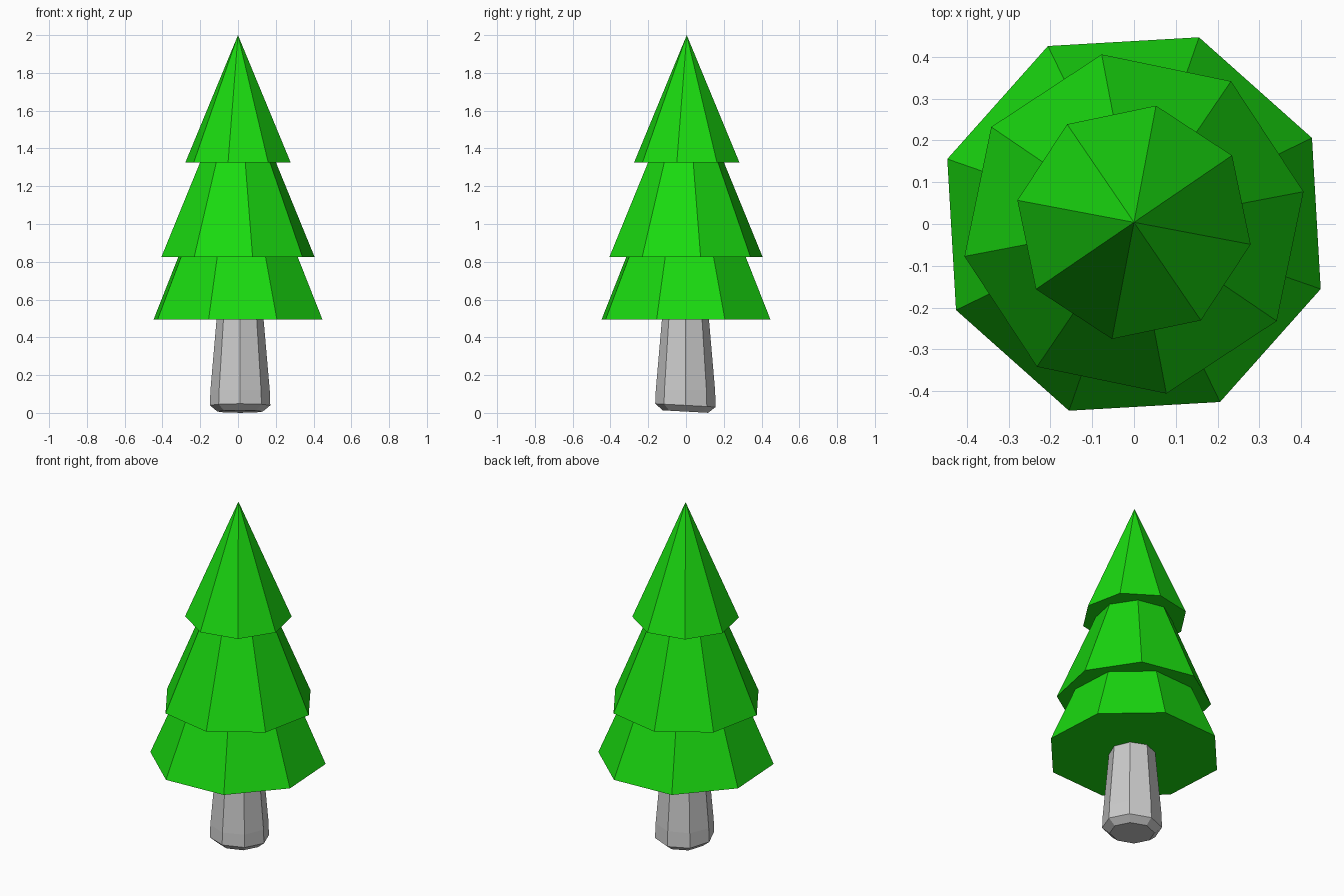
import bpy, bmesh
from math import cos, sin, radians, pi

if "Cube" in bpy.data.objects:
    bpy.data.objects.remove(bpy.data.objects["Cube"])

SIDES = 8


def lathe(name, rings, start_deg, center=(0, 0), tilt=0.0, apex=None):
    """Closed octagonal stack; rings are (radius, z), optionally ending in a point."""
    bm = bmesh.new()
    loops = []
    for r, z, slope in [(r, z, tilt if i < 2 else 0) for i, (r, z) in enumerate(rings)]:
        loop = []
        for k in range(SIDES):
            a = radians(start_deg) + 2 * pi * k / SIDES
            x, y = r * cos(a), r * sin(a)
            loop.append(bm.verts.new((center[0] + x, center[1] + y, z + slope * y)))
        loops.append(loop)
    bm.faces.new(loops[0][::-1])
    for lo, hi in zip(loops, loops[1:]):
        for k in range(SIDES):
            n = (k + 1) % SIDES
            bm.faces.new((lo[k], lo[n], hi[n], hi[k]))
    if apex is None:
        bm.faces.new(loops[-1])
    else:
        tip = bm.verts.new((center[0], center[1], apex))
        for k in range(SIDES):
            bm.faces.new((loops[-1][k], loops[-1][(k + 1) % SIDES], tip))
    bmesh.ops.recalc_face_normals(bm, faces=bm.faces)
    mesh = bpy.data.meshes.new(name)
    bm.to_mesh(mesh)
    bm.free()
    obj = bpy.data.objects.new(name, mesh)
    bpy.context.collection.objects.link(obj)
    return obj


green = bpy.data.materials.new("leaf_green")
green.diffuse_color = (0.01, 0.7, 0.005, 1)
green.use_nodes = True
green.node_tree.nodes["Principled BSDF"].inputs["Base Color"].default_value = green.diffuse_color

# Trunk: chamfered foot, slightly tilted, tapering upward
lathe("trunk", [(0.12, 0.007), (0.16, 0.04), (0.157, 0.12), (0.124, 0.5)],
      0, center=(0.011, -0.003), tilt=-0.055)

# Foliage: two truncated tiers and a pointed crown, each turned differently
tiers = [
    lathe("lower_foliage", [(0.473, 0.495), (0.335, 0.825)], 25.8),
    lathe("middle_foliage", [(0.413, 0.825), (0.205, 1.325)], 10.8),
    lathe("crown_foliage", [(0.284, 1.325)], 34.3, center=(0, 0.004), apex=2.0),
]
for t in tiers:
    t.data.materials.append(green)
